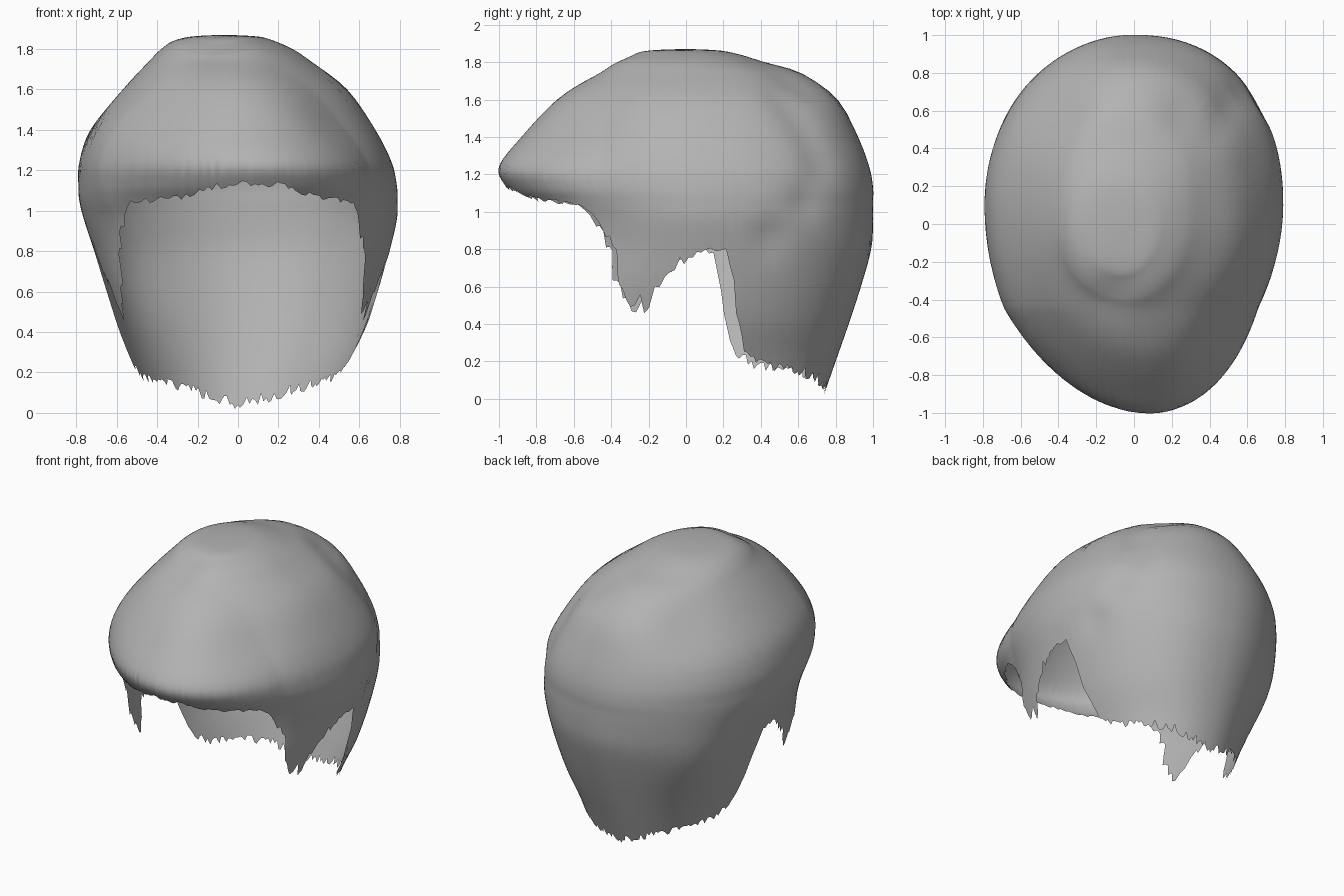
import bpy, bmesh, math, random
from mathutils import Vector

random.seed(4)
cube = bpy.data.objects.get("Cube")
if cube:
    bpy.data.objects.remove(cube, do_unlink=True)

# Horizontal sections, crown to nape: z, front y, widest y, back y, right x, left x
SECTIONS = [
    (1.87, -.02, 0, .02, -.09, -.05),
    (1.862, -.23, 0, .18, -.23, .10),
    (1.84, -.31, 0, .29, -.32, .18),
    (1.80, -.40, 0, .42, -.38, .27),
    (1.74, -.48, .02, .62, -.44, .36),
    (1.60, -.69, .04, .81, -.57, .54),
    (1.40, -.88, .07, .92, -.73, .68),
    (1.24, -1.0, .10, .98, -.785, .76),
    (1.13, -.96, .10, 1.0, -.79, .785),
    (1.05, -.88, .10, 1.0, -.785, .79),
    (.95, -.80, .10, 1.0, -.76, .785),
    (.80, -.80, .10, .99, -.71, .75),
    (.60, -.90, .10, .935, -.65, .70),
    (.40, -.93, .10, .87, -.59, .635),
    (.20, -.93, .10, .80, -.52, .54),
    (0, -.93, .10, .73, -.46, .48),
]

# Hair line: degrees round from the front, height, raggedness
HEM = [(0, 1.14, .015), (14, 1.12, .02), (24, 1.07, .015), (46, 1.04, .012),
       (49, .95, .02), (56, .80, .04), (64, .54, .06), (71, .51, .06),
       (74, .60, .06), (78, .68, .04), (84, .76, .03), (90, .80, .015),
       (96, .79, .015), (99, .66, .03), (101, .42, .04), (105, .27, .03),
       (115, .18, .02), (145, .13, .03), (180, .04, .03)]

# Soft hollows, or swellings where the depth is negative: centre, radius, depth
DENTS = [((-.12, -.38, 1.8), .14, .025), ((.28, .60, 1.72), .15, .03),
         ((.45, .52, 1.6), .11, .02), ((.50, .63, 1.45), .11, .02),
         ((.56, .70, 1.25), .11, .02), ((.63, .62, 1.05), .11, .02),
         ((.70, .45, .87), .11, .02), ((-.52, .62, .72), .28, -.045),
         ((-.42, .60, 1.6), .22, .025), ((.45, -.55, 1.5), .26, .03)]


def section(s):
    """Catmull-Rom blend of the sections at position s."""
    i = min(int(s), len(SECTIONS) - 2)
    t = s - i
    a, b, c, d = (SECTIONS[max(0, min(len(SECTIONS) - 1, i + k))] for k in (-1, 0, 1, 2))
    return [q + t * ((r - p) / 2 + t * (p - 2.5 * q + 2 * r - w / 2
            + t * (1.5 * (q - r) + (w - p) / 2))) for p, q, r, w in zip(a, b, c, d)]


def hem_height(deg):
    if deg > 180:
        # the right ear opening is narrower and ends lower
        deg = 360 - deg
        deg += 3.5 if 84 < deg < 130 else 0
    for (a0, z0, r0), (a1, z1, r1) in zip(HEM, HEM[1:]):
        if deg <= a1:
            t = (deg - a0) / (a1 - a0)
            rag = r0 + t * (r1 - r0)
            return max(0, z0 + t * (z1 - z0) + random.uniform(-rag, rag))


def find_level(z):
    lo, hi = 1.0, len(SECTIONS) - 1.0
    for _ in range(30):
        mid = (lo + hi) / 2
        lo, hi = (mid, hi) if section(mid)[0] > z else (lo, mid)
    return lo


def bulge(value, power):
    return math.copysign(abs(value) ** power, value)


def surface_point(s, ang):
    z, front, mid, back, right, left = section(s)
    c, n = math.cos(ang), math.sin(ang)
    # the left side is fuller behind and leaner in front
    power = 1 if n < 0 else (1.05 if c > 0 else .91)
    c, n = bulge(c, power), bulge(n, power)
    y = mid - c * (mid - front if c > 0 else back - mid)
    x = (left + right) / 2 + n * (left - right) / 2
    x += .17 * max(0, -y - .45)            # fringe sweeps to the left
    p = Vector((x, y, z))
    inward = (Vector((0, .05, 1)) - p).normalized()
    for centre, radius, depth in DENTS:
        d = (p - Vector(centre)).length / radius
        p += inward * depth * math.exp(-d * d)
    return p


# Hair shell: columns run from the crown down to the ragged hair line
COLS, ROWS = 240, 44
bm = bmesh.new()
crown = bm.verts.new((-.07, 0, 1.87))
columns = []
for i in range(COLS):
    deg = 360 * i / COLS
    end = find_level(hem_height(deg))
    columns.append([bm.verts.new(surface_point(end * j / ROWS, math.radians(deg)))
                    for j in range(ROWS + 1)])
for i in range(COLS):
    a, b = columns[i], columns[(i + 1) % COLS]
    bm.faces.new((crown, a[0], b[0]))
    for j in range(ROWS):
        bm.faces.new((a[j], a[j + 1], b[j + 1], b[j]))
bm.normal_update()
mesh = bpy.data.meshes.new("hair_shell")
bm.to_mesh(mesh)
bm.free()
hair = bpy.data.objects.new("hair_shell", mesh)
bpy.context.collection.objects.link(hair)

# Plain grey hair
mat = bpy.data.materials.new("hair_grey")
mat.use_nodes = True
grey = (.45, .45, .45, 1)
mat.diffuse_color = grey
mat.node_tree.nodes["Principled BSDF"].inputs["Base Color"].default_value = grey
mesh.materials.append(mat)
for poly in mesh.polygons:
    poly.use_smooth = True
